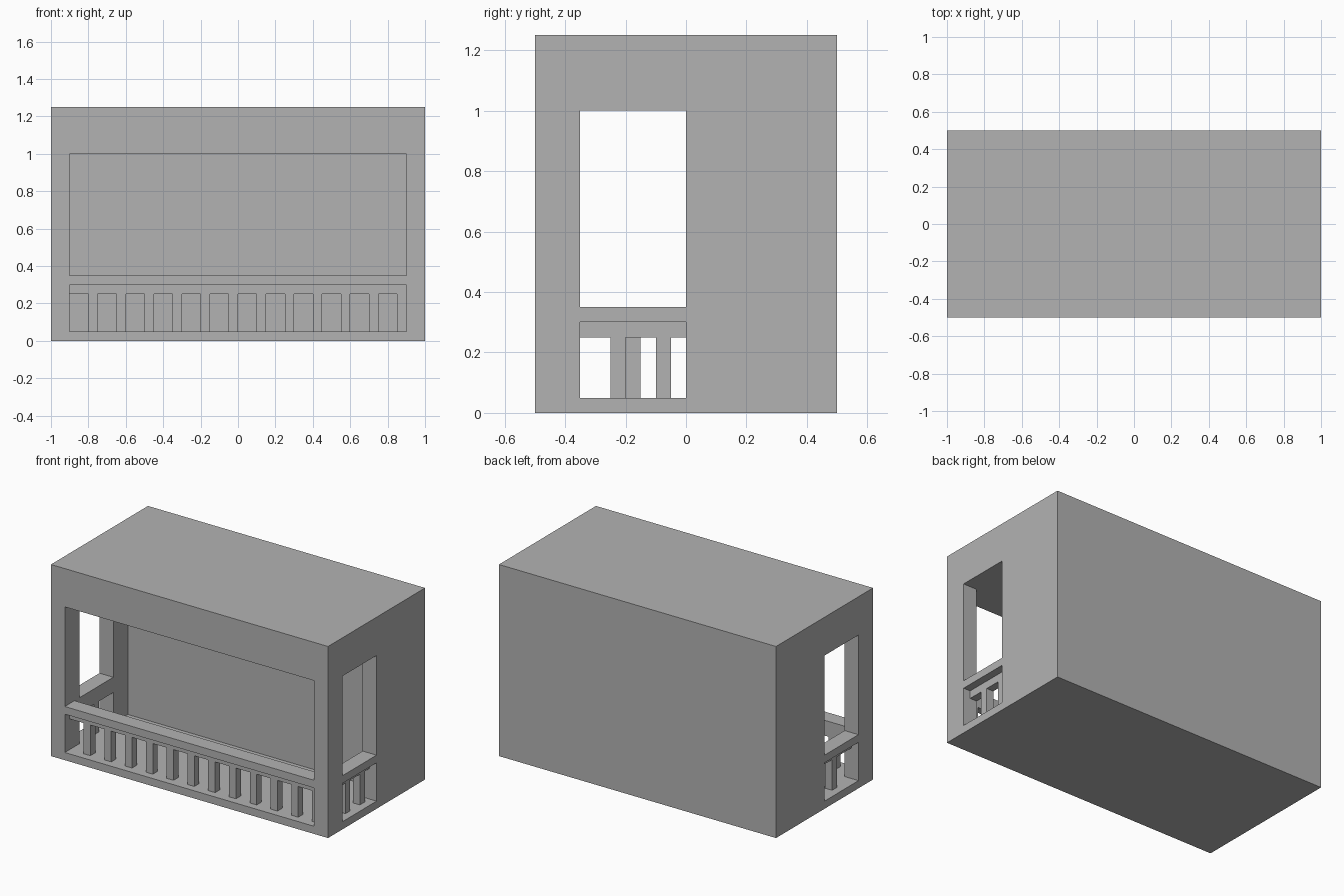
import bpy
import bmesh

cube = bpy.data.objects.get("Cube")
if cube:
    bpy.data.objects.remove(cube, do_unlink=True)

grey = bpy.data.materials.new("plain_grey")
grey.use_nodes = True
grey.diffuse_color = (0.45, 0.45, 0.45, 1)
grey.node_tree.nodes["Principled BSDF"].inputs["Base Color"].default_value = grey.diffuse_color


def prism(name, plan, z0, z1):
    """Extrude a counter-clockwise floor plan from z0 to z1."""
    bm = bmesh.new()
    base = bm.faces.new([bm.verts.new((x, y, z0)) for x, y in plan])
    top = bmesh.ops.extrude_face_region(bm, geom=[base])["geom"]
    bmesh.ops.translate(bm, vec=(0, 0, z1 - z0),
                        verts=[v for v in top if isinstance(v, bmesh.types.BMVert)])
    bmesh.ops.recalc_face_normals(bm, faces=bm.faces)
    mesh = bpy.data.meshes.new(name)
    bm.to_mesh(mesh)
    bm.free()
    mesh.materials.append(grey)
    obj = bpy.data.objects.new(name, mesh)
    bpy.context.collection.objects.link(obj)
    return obj


def box(name, x, y, z):
    return prism(name, [(x[0], y[0]), (x[1], y[0]), (x[1], y[1]), (x[0], y[1])], *z)


INNER = 0.9            # inside face of the side walls
SIDE = (-0.35, 0.0)    # extent of the side openings
RAIL = (0.30, 0.35)
BEAM = (0.25, 0.30)
POST = (0.05, 0.25)
W = 0.05               # post width

# Solid block hollowed into an open-fronted balcony with side openings
block = box("building_block", (-1, 1), (-0.5, 0.5), (0, 1.25))
half = [(INNER, -0.6), (INNER, SIDE[0]), (1.1, SIDE[0]),
        (1.1, SIDE[1]), (INNER, SIDE[1]), (INNER, 0.15)]
cutter = prism("balcony_cutter", half + [(-x, y) for x, y in reversed(half)], 0.05, 1.0)
cut = block.modifiers.new("balcony", "BOOLEAN")
cut.operation = "DIFFERENCE"
cut.solver = "EXACT"
cut.object = cutter
bpy.context.view_layer.objects.active = block
bpy.ops.object.modifier_apply(modifier=cut.name)
bpy.data.objects.remove(cutter, do_unlink=True)

# Front railing: wide handrail, recessed beam and posts
box("front_handrail", (-INNER, INNER), (-0.5, -0.4), RAIL)
box("front_beam", (-INNER, INNER), (-0.45, -0.4), BEAM)
for i in range(12):
    x = -0.8 + 0.15 * i
    box(f"front_post_{i + 1}", (x, x + W), (-0.45, -0.4), POST)

# Side railings, with their own post spacing
for side, s, posts in (("left", 1, (-0.25, -0.10)), ("right", -1, (-0.20,))):
    full = sorted((s * INNER, s))
    recessed = sorted((s * INNER, s * 0.95))
    box(f"{side}_handrail", full, SIDE, RAIL)
    box(f"{side}_beam", recessed, SIDE, BEAM)
    for i, y in enumerate(posts):
        box(f"{side}_post_{i + 1}", recessed, (y, y + W), POST)
